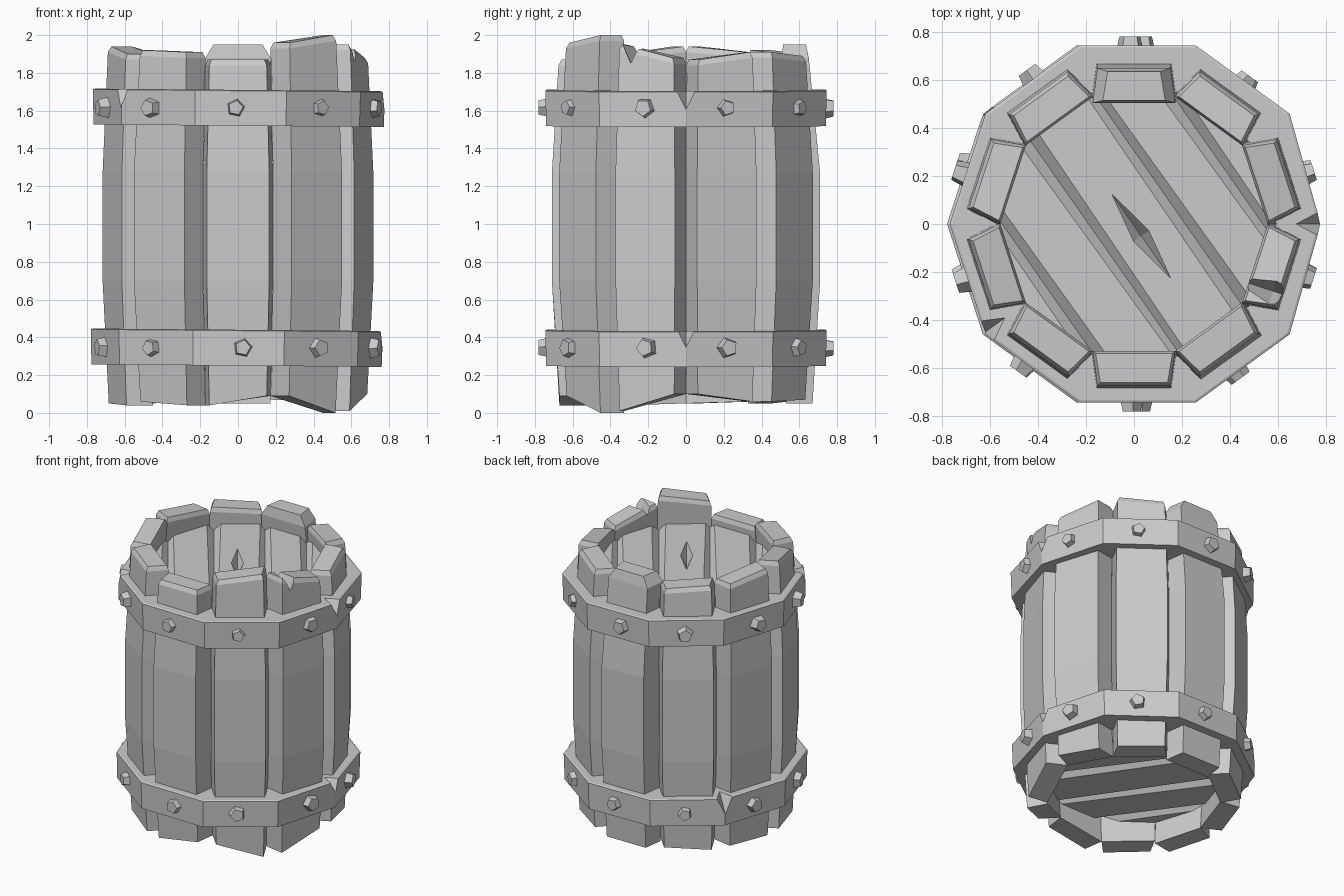
import bpy, bmesh, random
from math import sin, cos, radians, pi
from mathutils import Vector, Matrix

if "Cube" in bpy.data.objects:
    bpy.data.objects.remove(bpy.data.objects["Cube"])

random.seed(4)


def to_object(name, bm):
    bmesh.ops.recalc_face_normals(bm, faces=bm.faces)
    me = bpy.data.meshes.new(name)
    bm.to_mesh(me)
    bm.free()
    ob = bpy.data.objects.new(name, me)
    bpy.context.collection.objects.link(ob)
    return ob


def loft(name, rings, closed=False):
    """Skin a list of equal-length point rings; cap the ends unless closed."""
    bm = bmesh.new()
    vs = [[bm.verts.new(p) for p in ring] for ring in rings]
    n = len(vs[0])
    pairs = list(zip(vs, vs[1:] + vs[:1])) if closed else list(zip(vs, vs[1:]))
    for a, b in pairs:
        for i in range(n):
            j = (i + 1) % n
            bm.faces.new((a[i], a[j], b[j], b[i]))
    if not closed:
        bm.faces.new(vs[0])
        bm.faces.new(vs[-1])
    return to_object(name, bm)


def decagon(apothem, z, battered=1.0):
    r = apothem / cos(pi / 10)
    radii = [r * battered] + [r] * 9
    return [(q * cos(i * pi / 5), q * sin(i * pi / 5), z) for i, q in enumerate(radii)]


def carve(ob, loc, size, angle=0.0, taper=None):
    """Cut a diamond (or a long tapered V groove) out of a part."""
    bm = bmesh.new()
    if taper is None:
        x, y, z = size
        pts = [(x, 0, 0), (0, y, 0), (-x, 0, 0), (0, -y, 0)]
        ring = [bm.verts.new(p) for p in pts]
        for tip in (bm.verts.new((0, 0, z)), bm.verts.new((0, 0, -z))):
            for i in range(4):
                bm.faces.new((ring[i], ring[(i + 1) % 4], tip))
    else:
        bmesh.ops.create_cone(bm, cap_ends=True, segments=4, radius1=size, radius2=taper,
                              depth=1.6, matrix=Matrix.Rotation(pi / 2, 4, 'Y'))
    bm.transform(Matrix.Translation(loc) @ Matrix.Rotation(angle, 4, 'Z'))
    cutter = to_object("cutter", bm)
    cutter.hide_render = True
    mod = ob.modifiers.new("carve", 'BOOLEAN')
    mod.operation, mod.solver, mod.object = 'DIFFERENCE', 'EXACT', cutter
    bpy.context.view_layer.objects.active = ob
    bpy.ops.object.modifier_apply(modifier=mod.name)
    bpy.data.objects.remove(cutter)


# Staves: angle -> top left, top right, bottom left, bottom right heights
ends = {
    -90: (1.87, 1.87, 0.04, 0.09), -54: (1.96, 2.00, 0.09, 0.00),
    -18: (1.95, 1.88, 0.01, 0.10), 18: (1.87, 1.91, 0.10, 0.06),
    54: (1.91, 1.89, 0.06, 0.07), 90: (1.95, 1.95, 0.05, 0.05),
    126: (1.90, 1.92, 0.07, 0.05), 162: (1.91, 1.94, 0.06, 0.05),
    198: (1.94, 1.90, 0.05, 0.04), 234: (1.92, 1.91, 0.06, 0.04),
}
staves = {}
for k, (deg, (tl, tr, bl, br)) in enumerate(ends.items()):
    a = radians(deg)
    out, tan = Vector((cos(a), sin(a), 0)), Vector((-sin(a), cos(a), 0))
    belly = 0.70 if abs(cos(a)) > 0.9 else 0.71
    lean = -0.025 if deg == 90 else 0

    def section(zl, zr, r_out, r_in, w_out, w_in):
        corners = ((-w_in, r_in, zl), (-w_out, r_out, zl),
                   (w_out, r_out, zr), (w_in, r_in, zr))
        return [tan * x + out * r + Vector((0, 0, z)) for x, r, z in corners]

    c = 0.07 if deg == 90 else 0.03
    tip = 0.11 if deg == 90 else 0.14
    staves[deg] = loft(f"stave_{k + 1}", [
        section(bl, br, 0.67, 0.53, 0.152, 0.172),
        section(0.70, 0.70, belly, 0.57, 0.165, 0.185),
        section(1.27, 1.27, belly, 0.57, 0.165, 0.185),
        section(tl - c, tr - c, 0.675 + lean, 0.53 + lean, 0.152, 0.172),
        section(tl, tr, 0.66 + lean, 0.54 + lean, tip, tip + 0.02)])

# Splintered notches in the rim
carve(staves[-18], (0.58, -0.28, 1.96), (0.25, 0.06, 0.13), radians(-18))

# Planked heads with V grooves between the boards and a crack in the lid
plank = radians(-55)
across = Vector((-sin(plank), cos(plank), 0))
for name, z0, z1, face in (("lid", 1.68, 1.80, 1.806), ("base", 0.20, 0.32, 0.194)):
    head = loft(name, [decagon(0.545, z0), decagon(0.545, z1)])
    for i, n in enumerate((-0.45, -0.155, 0.175, 0.44)):
        wide, thin = (0.055, 0.03) if i % 2 else (0.035, 0.055)
        carve(head, across * n + Vector((0, 0, face)), wide, plank, thin)
    if name == "lid":
        carve(head, (0.03, -0.05, face + 0.005), (0.25, 0.045, 0.08), plank)

# Hoops with dents, and five-sided rivets
for name, z0, dents in (("upper", 1.52, (0, 216)), ("lower", 0.25, (0, 144))):
    z1 = z0 + 0.19
    profile = ((0.55, z0), (0.74, z0), (0.745, z1 - 0.005), (0.735, z1), (0.55, z1))
    hoop = loft(f"{name}_hoop", [decagon(r, z, 0.975 if r > 0.6 else 1) for r, z in profile],
                closed=True)
    hoop.rotation_euler = (0, radians(0.5), 0)
    for d in dents:
        a = radians(d)
        carve(hoop, (0.79 * cos(a), 0.79 * sin(a), z1 + 0.01), (0.13, 0.07, 0.13), a)
    for k in range(10):
        a = radians(-90 + 36 * k)
        size = random.uniform(0.9, 1.1)
        bm = bmesh.new()
        bmesh.ops.create_cone(bm, cap_ends=True, segments=5, radius1=0.06 * size,
                              radius2=0.042 * size, depth=0.08,
                              matrix=Matrix.Rotation(random.uniform(0, 1.2), 4, 'Z'))
        bm.transform(Matrix.Translation((0, random.uniform(-0.04, 0.03), z0 + 0.095))
                     @ Matrix.Translation((0.742, 0, 0)) @ Matrix.Rotation(pi / 2, 4, 'Y'))
        bm.transform(Matrix.Rotation(a, 4, 'Z'))
        to_object(f"{name}_rivet_{k + 1}", bm)
